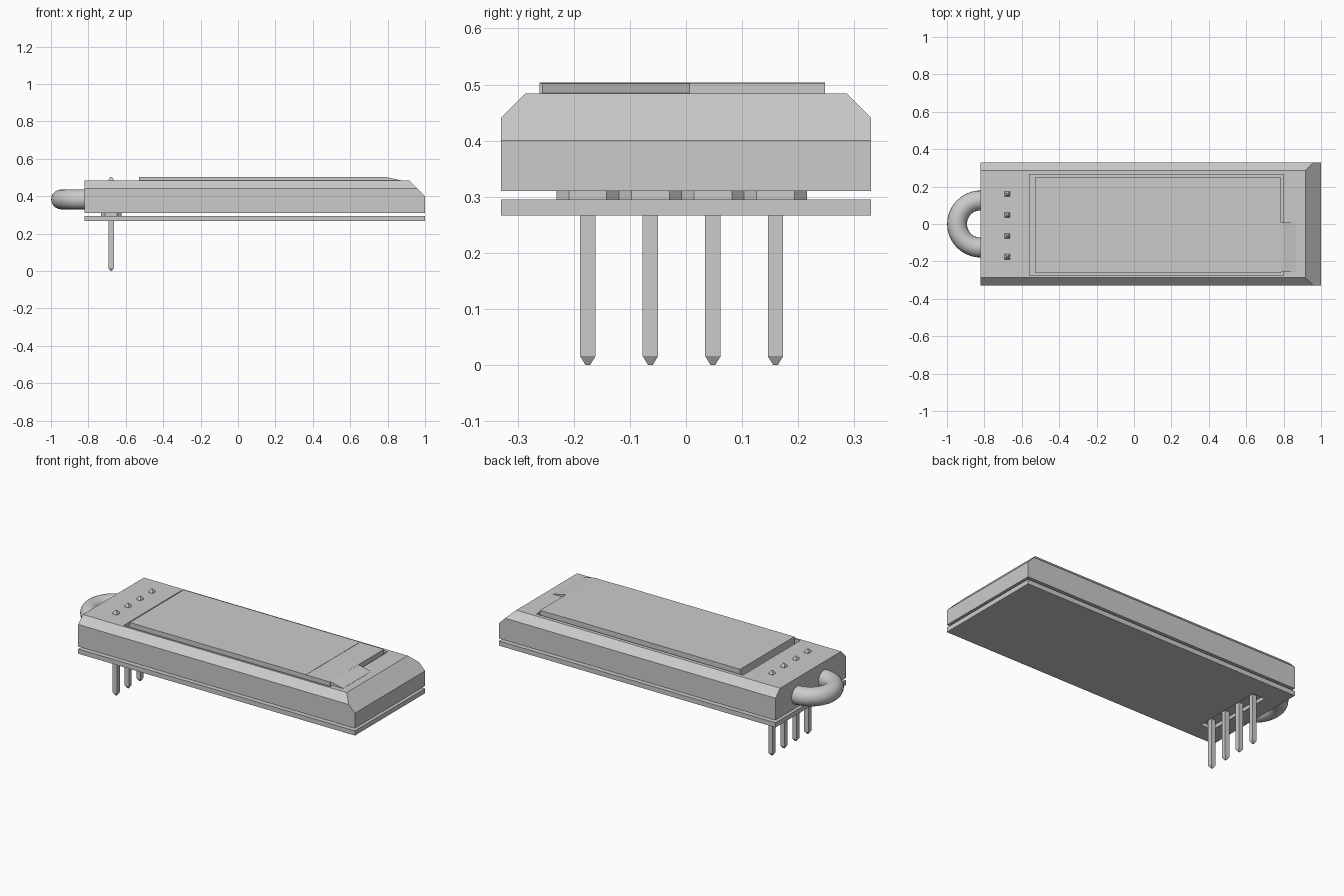
import bpy, bmesh, math
from mathutils import Vector

if "Cube" in bpy.data.objects:
    bpy.data.objects.remove(bpy.data.objects["Cube"])

grey = bpy.data.materials.new("plain grey")
grey.diffuse_color = (0.6, 0.6, 0.6, 1)
grey.use_nodes = True
grey.node_tree.nodes["Principled BSDF"].inputs["Base Color"].default_value = grey.diffuse_color


def finish(name, bm):
    bmesh.ops.recalc_face_normals(bm, faces=bm.faces[:])
    me = bpy.data.meshes.new(name)
    bm.to_mesh(me)
    bm.free()
    me.materials.append(grey)
    ob = bpy.data.objects.new(name, me)
    bpy.context.collection.objects.link(ob)
    return ob


def box_bm(lo, hi):
    bm = bmesh.new()
    bmesh.ops.create_cube(bm, size=1)
    for v in bm.verts:
        v.co = Vector([l + (c + 0.5) * (h - l) for l, h, c in zip(lo, hi, v.co)])
    return bm


def box(name, lo, hi):
    return finish(name, box_bm(lo, hi))


def extrude(name, pts, offset):
    """Solid made by sweeping a polygon along an offset."""
    bm = bmesh.new()
    face = bm.faces.new([bm.verts.new(p) for p in pts])
    res = bmesh.ops.extrude_face_region(bm, geom=[face])
    # the source face stays as the other cap
    if not face.is_valid:
        raise RuntimeError("cap lost")
    verts = [g for g in res["geom"] if isinstance(g, bmesh.types.BMVert)]
    bmesh.ops.translate(bm, verts=verts, vec=offset)
    return finish(name, bm)


def cut(target, cutter):
    mod = target.modifiers.new("cut", 'BOOLEAN')
    mod.operation = 'DIFFERENCE'
    mod.solver = 'EXACT'
    mod.object = cutter
    bpy.context.view_layer.objects.active = target
    bpy.ops.object.modifier_apply(modifier=mod.name)
    bpy.data.objects.remove(cutter)


# upper case: block with chamfered long edges and a chamfered right end
bm = box_bm((-0.82, -0.33, 0.31), (1, 0.33, 0.484))
for co, no in [((0, 0.33, 0.441), (0, 1, 1)),
               ((0, -0.33, 0.441), (0, -1, 1)),
               ((1, 0, 0.40), (1, 0, 1))]:
    geom = bm.verts[:] + bm.edges[:] + bm.faces[:]
    bmesh.ops.bisect_plane(bm, geom=geom, plane_co=co,
                           plane_no=Vector(no).normalized(), clear_outer=True)
    bmesh.ops.holes_fill(bm, edges=[e for e in bm.edges if e.is_boundary])
case = finish("upper_case", bm)

# pocket around the screen
cut(case, box("pocket_cutter", (-0.56, -0.275, 0.43), (0.80, 0.265, 0.6)))

# lower board with a slot for the pin header
board = box("lower_board", (-0.82, -0.33, 0.267), (1, 0.33, 0.295))
cut(board, box("slot_cutter", (-0.72, -0.22, 0.2), (-0.64, 0.205, 0.4)))

# screen glass, with a slightly lower strip at the right end
box("screen_glass", (-0.53, -0.261, 0.425), (0.63, 0.248, 0.504))
box("screen_end_strip", (0.63, -0.261, 0.425), (0.787, 0.248, 0.5025))

# sloping ribbon from the screen down onto the case
extrude("screen_ribbon",
        [(0.785, -0.257, 0.47), (0.87, -0.257, 0.47), (0.87, -0.257, 0.485),
         (0.80, -0.257, 0.501), (0.785, -0.257, 0.5025)], (0, 0.264, 0))

# header: an eight-sided spacer and a square pin, four times
PX, PITCH, H, C = -0.678, 0.1115, 0.0557, 0.022
for i in range(4):
    y = -0.175 + i * PITCH
    X = 0.054
    outline = [(-X, -H + C), (-X + C, -H), (X - C, -H), (X, -H + C),
               (X, H - C), (X - C, H), (-X + C, H), (-X, H - C)]
    extrude(f"header_spacer_{i + 1}",
            [(PX + a, y + b, 0.288) for a, b in outline], (0, 0, 0.03))

    bm = bmesh.new()
    rings = []
    for z, r in [(0, 0.004), (0.016, 0.0138), (0.488, 0.0138), (0.504, 0.004)]:
        rings.append([bm.verts.new((PX + a * r, y + b * r, z))
                      for a, b in ((-1, -1), (1, -1), (1, 1), (-1, 1))])
    for lo, hi in zip(rings, rings[1:]):
        for k in range(4):
            n = (k + 1) % 4
            bm.faces.new((lo[k], lo[n], hi[n], hi[k]))
    bm.faces.new(rings[0])
    bm.faces.new(rings[-1])
    finish(f"pin_{i + 1}", bm)

# half-round hanging loop at the left end
bm = bmesh.new()
N, R, T = 20, 0.126, 0.053
circle = []
for k in range(N):
    a = 2 * math.pi * k / N
    circle.append(bm.verts.new((-0.82, R + T * math.cos(a), 0.383 + T * math.sin(a))))
edges = [bm.edges.new((circle[k], circle[(k + 1) % N])) for k in range(N)]
bmesh.ops.spin(bm, geom=circle + edges, cent=(-0.82, 0, 0.383), axis=(0, 0, 1),
               angle=math.pi, steps=24)
loop = finish("hanging_loop", bm)
bpy.context.view_layer.objects.active = loop
loop.select_set(True)
bpy.ops.object.shade_smooth_by_angle(angle=math.radians(30))
